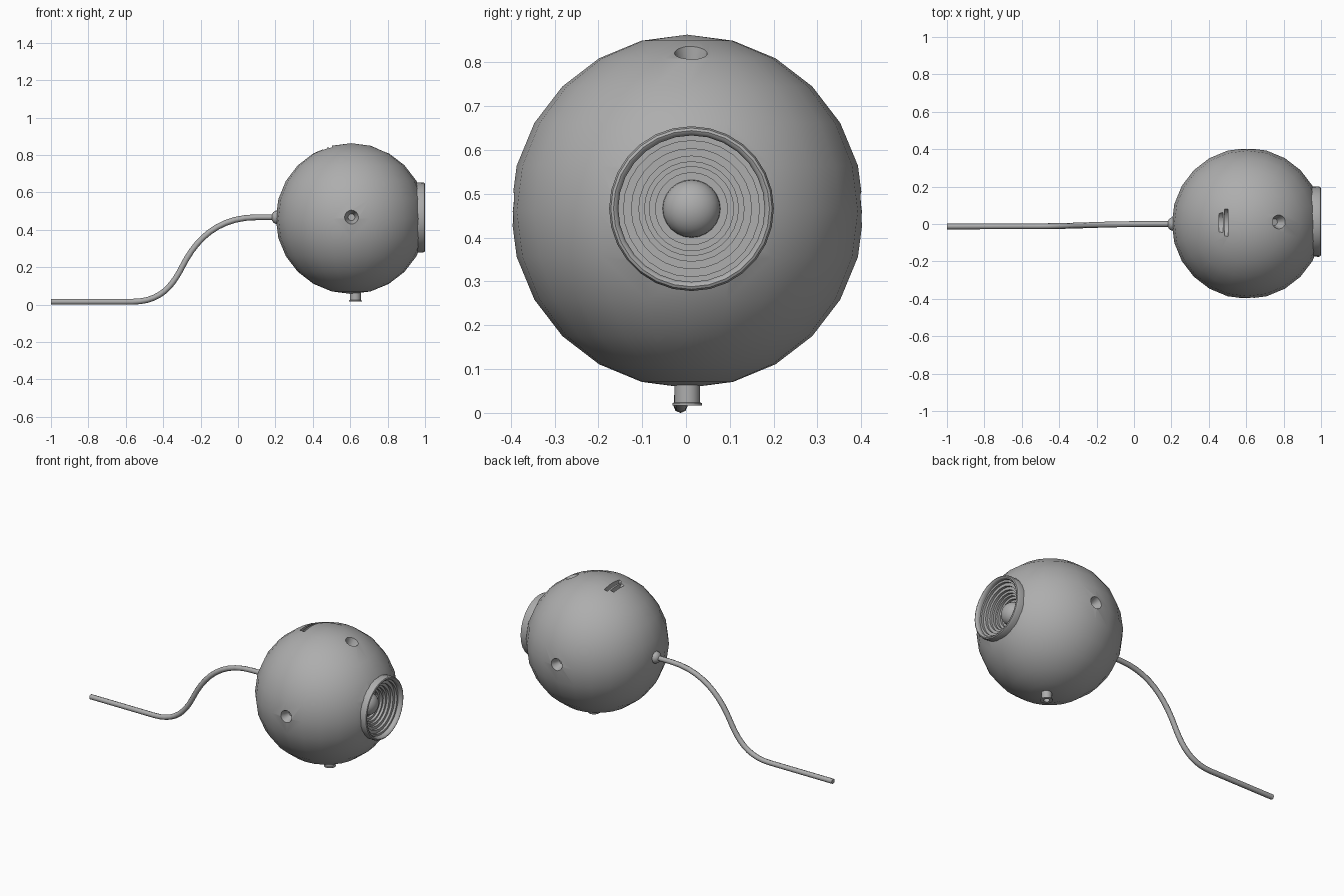
import bpy, bmesh, math
from mathutils import Vector, Matrix

cube = bpy.data.objects.get("Cube")
if cube:
    bpy.data.objects.remove(cube, do_unlink=True)

GREY = (0.42, 0.42, 0.42, 1)
grey = bpy.data.materials.new("grey plastic")
grey.use_nodes = True
grey.diffuse_color = GREY
grey.node_tree.nodes["Principled BSDF"].inputs["Base Color"].default_value = GREY

CENTRE = Vector((0.605, 0.003, 0.46))
RADIUS = 0.403


def add_object(name, data):
    ob = bpy.data.objects.new(name, data)
    bpy.context.collection.objects.link(ob)
    data.materials.append(grey)
    return ob


def from_bmesh(name, bm):
    mesh = bpy.data.meshes.new(name)
    bmesh.ops.recalc_face_normals(bm, faces=bm.faces)
    bm.to_mesh(mesh)
    bm.free()
    return add_object(name, mesh)


def smooth(ob, angle=35):
    bpy.ops.object.select_all(action='DESELECT')
    ob.select_set(True)
    bpy.context.view_layer.objects.active = ob
    bpy.ops.object.shade_smooth_by_angle(angle=math.radians(angle))


def along(axis, origin):
    """Matrix that turns local z to the axis and moves to the origin."""
    turn = Vector(axis).to_track_quat('Z', 'Y').to_matrix().to_4x4()
    return Matrix.Translation(origin) @ turn


def lathe(name, profile, axis, origin, segments=24):
    """Spin (radius, height) points around an axis."""
    bm = bmesh.new()
    verts = [bm.verts.new((r, 0, h)) for r, h in profile]
    edges = [bm.edges.new(pair) for pair in zip(verts, verts[1:])]
    bmesh.ops.spin(bm, geom=verts + edges, axis=(0, 0, 1), cent=(0, 0, 0),
                   angle=math.tau, steps=segments, use_duplicate=False)
    bmesh.ops.remove_doubles(bm, verts=bm.verts, dist=0.0001)
    bm.transform(along(axis, origin))
    ob = from_bmesh(name, bm)
    smooth(ob)
    return ob


# Ball-shaped body
bm = bmesh.new()
bmesh.ops.create_uvsphere(bm, u_segments=24, v_segments=12, radius=RADIUS,
                          matrix=Matrix.Translation(CENTRE))
body = from_bmesh("body", bm)

# Cutters: lens pit, three tapered holes, two vent slots
bm = bmesh.new()


def cut(axis, origin, r1, r2, depth, segments=24):
    bmesh.ops.create_cone(bm, cap_ends=True, segments=segments, radius1=r1,
                          radius2=r2, depth=depth, matrix=along(axis, origin))


LENS = Vector((0, 0.0125, 0.466))
cut((1, 0, 0), LENS + Vector((0.97, 0, 0)), 0.172, 0.172, 0.2)
for aim in ((0.005, -1, 0.02), (0.005, 1, 0.02), (0.42, 0.02, 0.9)):
    aim = Vector(aim).normalized()
    cut(aim, CENTRE + aim * (RADIUS - 0.02), 0.018, 0.046, 0.08)
for x, z, r in ((0.465, 0.869, 0.065), (0.493, 0.88, 0.085)):
    cut((1, 0, 0), (x, 0.008, z), r, r, 0.02, 32)
cutter = from_bmesh("body_cutter", bm)
cutter.hide_render = True

boolean = body.modifiers.new("openings", 'BOOLEAN')
boolean.operation = 'DIFFERENCE'
boolean.solver = 'EXACT'
boolean.object = cutter
bpy.context.view_layer.objects.active = body
bpy.ops.object.modifier_apply(modifier=boolean.name)
bpy.data.objects.remove(cutter, do_unlink=True)
smooth(body, 30)

# Lens housing: rounded rim, then steps narrowing inward
profile = [(0.16, 0.92), (0.186, 0.94), (0.188, 0.988), (0.184, 0.997),
           (0.178, 1.0), (0.172, 0.997), (0.167, 0.988)]
depth = 0.98
for r in (0.167, 0.155, 0.137, 0.12, 0.107, 0.096, 0.082):
    profile += [(r, depth + 0.008), (r, depth - 0.007)]
    depth -= 0.015
profile += [(0.0, depth + 0.008)]
lathe("lens_housing", profile, (1, 0, 0), LENS, 28)

# Domed glass in the middle of the lens
dome = [(0.066 * math.cos(a), 0.885 + 0.055 * math.sin(a))
        for a in (math.pi / 2 * i / 8 for i in range(9))]
lathe("lens_dome", dome, (1, 0, 0), LENS)

# Hollow mounting peg underneath
lathe("mount_peg", [(0.029, 0.08), (0.029, 0.024), (0.034, 0.022), (0.034, 0.017),
                    (0.017, 0.017), (0.017, 0.05), (0, 0.05)],
      (0, 0, 1), (0.628, 0.003, 0))

# Rounded collar where the cable enters
collar = [(0.036 * math.cos(a), 0.03 * math.sin(a))
          for a in (math.pi / 2 * i / 6 for i in range(7))]
lathe("cable_collar", [(0.036, -0.03)] + collar, (-1, 0, 0), (0.208, 0, 0.467), 16)

# Cable: points with handle offsets, swept with a round section
THICK = 0.0155
curve = bpy.data.curves.new("cable", 'CURVE')
curve.dimensions = '3D'
curve.bevel_depth = THICK
curve.bevel_resolution = 2
curve.resolution_u = 10
curve.use_fill_caps = True
path = [((-1, -0.013, THICK), (0.1, 0, 0), 1),
        ((-0.565, -0.012, THICK), (0.15, 0, 0), 1),
        ((-0.297, -0.008, 0.205), (0.072, 0.002, 0.142), 0.75),
        ((0.1, 0, 0.467), (0.21, 0, 0), 0.2),
        ((0.22, 0, 0.467), (0.03, 0, 0), 1)]
spline = curve.splines.new('BEZIER')
spline.bezier_points.add(len(path) - 1)
for point, (co, handle, ahead) in zip(spline.bezier_points, path):
    co, handle = Vector(co), Vector(handle)
    point.handle_left_type = point.handle_right_type = 'FREE'
    point.co = co
    back = 0.75 if ahead == 0.75 else 1
    point.handle_left = co - handle * back
    point.handle_right = co + handle * (1 if back < 1 else ahead)
add_object("cable", curve)
